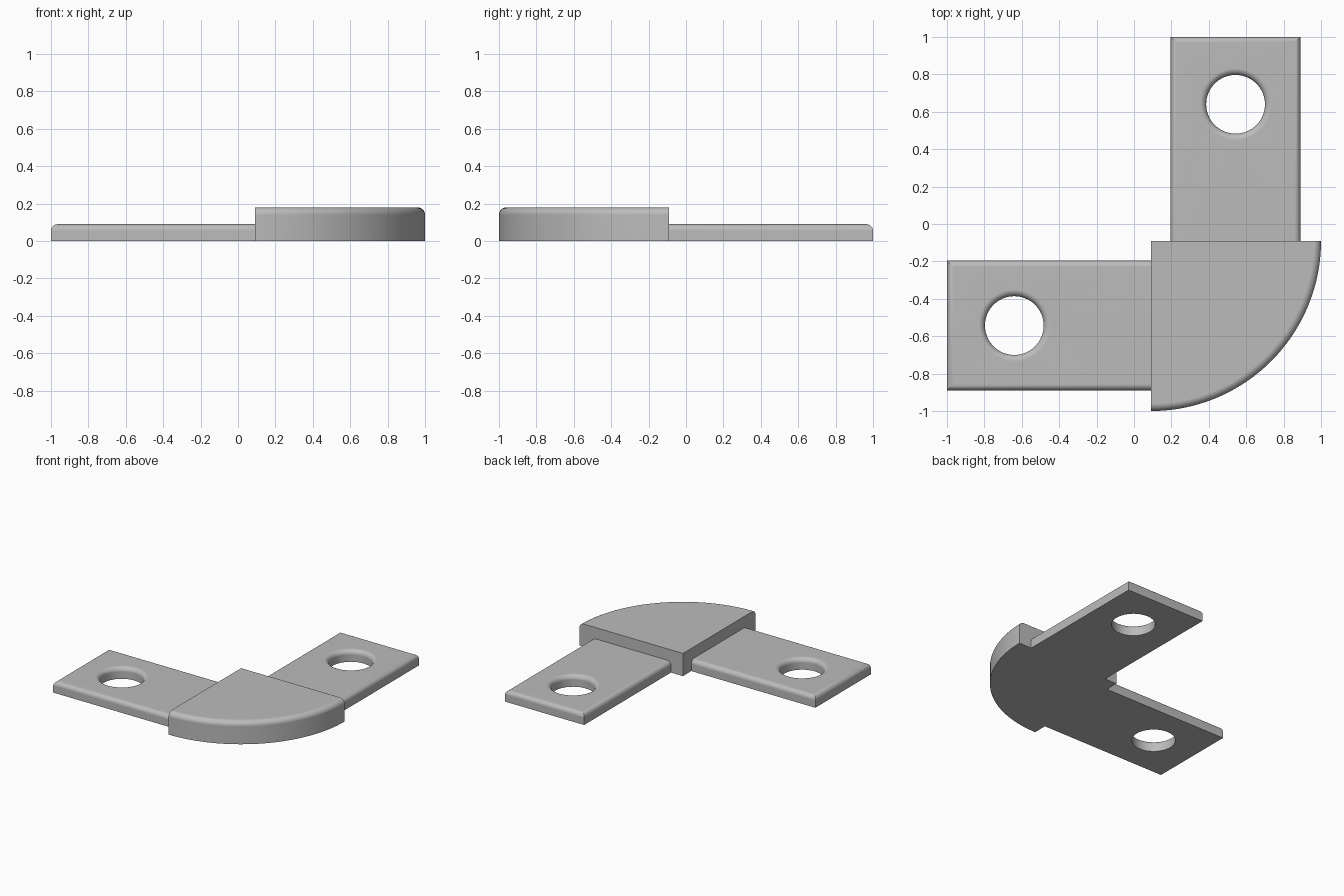
import bpy
import bmesh
from math import sin, cos, pi, radians

cube = bpy.data.objects.get("Cube")
if cube:
    bpy.data.objects.remove(cube, do_unlink=True)

grey = bpy.data.materials.new("plain grey")
grey.use_nodes = True
colour = (0.5, 0.5, 0.5, 1)
grey.diffuse_color = colour
grey.node_tree.nodes["Principled BSDF"].inputs["Base Color"].default_value = colour


def edge_profile(height, fillet, steps=8):
    """Upright wall with a rounded top, as (inset, z) pairs."""
    arc = [i * pi / 2 / steps for i in range(steps + 1)]
    return [(0, 0)] + [(fillet * (1 - cos(a)), height - fillet * (1 - sin(a)))
                       for a in arc]


def skin(bm, rings):
    """Join closed rings of points with quads; return the vertex rings."""
    rings = [[bm.verts.new(p) for p in ring] for ring in rings]
    for low, high in zip(rings, rings[1:]):
        for i in range(len(low)):
            j = (i + 1) % len(low)
            bm.faces.new((low[i], low[j], high[j], high[i]))
    return rings


def ring_edges(bm, ring):
    return [bm.edges.get((ring[i - 1], ring[i])) for i in range(len(ring))]


def finish(bm, name):
    bmesh.ops.recalc_face_normals(bm, faces=bm.faces[:])
    mesh = bpy.data.meshes.new(name)
    bm.to_mesh(mesh)
    bm.free()
    mesh.materials.append(grey)
    obj = bpy.data.objects.new(name, mesh)
    bpy.context.collection.objects.link(obj)
    bpy.ops.object.select_all(action="DESELECT")
    obj.select_set(True)
    bpy.context.view_layer.objects.active = obj
    bpy.ops.object.shade_smooth_by_angle(angle=radians(30))
    normals = obj.modifiers.new("even shading", "WEIGHTED_NORMAL")
    normals.keep_sharp = True


def tab(name, place):
    """Plate with three rounded top edges and a rounded bolt hole."""
    bm = bmesh.new()
    left, right, front, back = -1, 0.09, -0.89, -0.195
    outer = [[(left + d, front + d, z), (right, front + d, z),
              (right, back - d, z), (left + d, back - d, z)]
             for d, z in edge_profile(0.09, 0.035)]
    count = 64
    hole = [[(-0.64 + (0.157 + d) * cos(2 * pi * i / count),
              -0.543 + (0.157 + d) * sin(2 * pi * i / count), z)
             for i in range(count)] for d, z in edge_profile(0.09, 0.035)]
    outer, hole = skin(bm, outer), skin(bm, hole)
    # Flat top and bottom around the hole
    for level, facing in ((0, -1), (-1, 1)):
        edges = ring_edges(bm, outer[level]) + ring_edges(bm, hole[level])
        bmesh.ops.triangle_fill(bm, edges=edges, use_beauty=True,
                                normal=(0, 0, facing))
    for v in bm.verts:
        v.co.x, v.co.y = place(v.co.x, v.co.y)
    finish(bm, name)


# Two arms, reflected across the diagonal of the bracket
tab("left_right_arm", lambda x, y: (x, y))
tab("front_back_arm", lambda x, y: (-y, -x))

# Raised quarter-round corner, rounded along its curved edge only
bm = bmesh.new()
sweep = [-pi / 2 * (1 - i / 48) for i in range(49)]
rings = [[(0.09, -0.09, z)] + [(0.09 + (0.91 - d) * cos(a),
                                -0.09 + (0.91 - d) * sin(a), z) for a in sweep]
         for d, z in edge_profile(0.18, 0.04)]
# Flat walls share only the bottom and top points at the inner corner
rings = skin(bm, rings)
bm.faces.new(rings[0])
bm.faces.new(rings[-1])
finish(bm, "quarter_round_corner")
